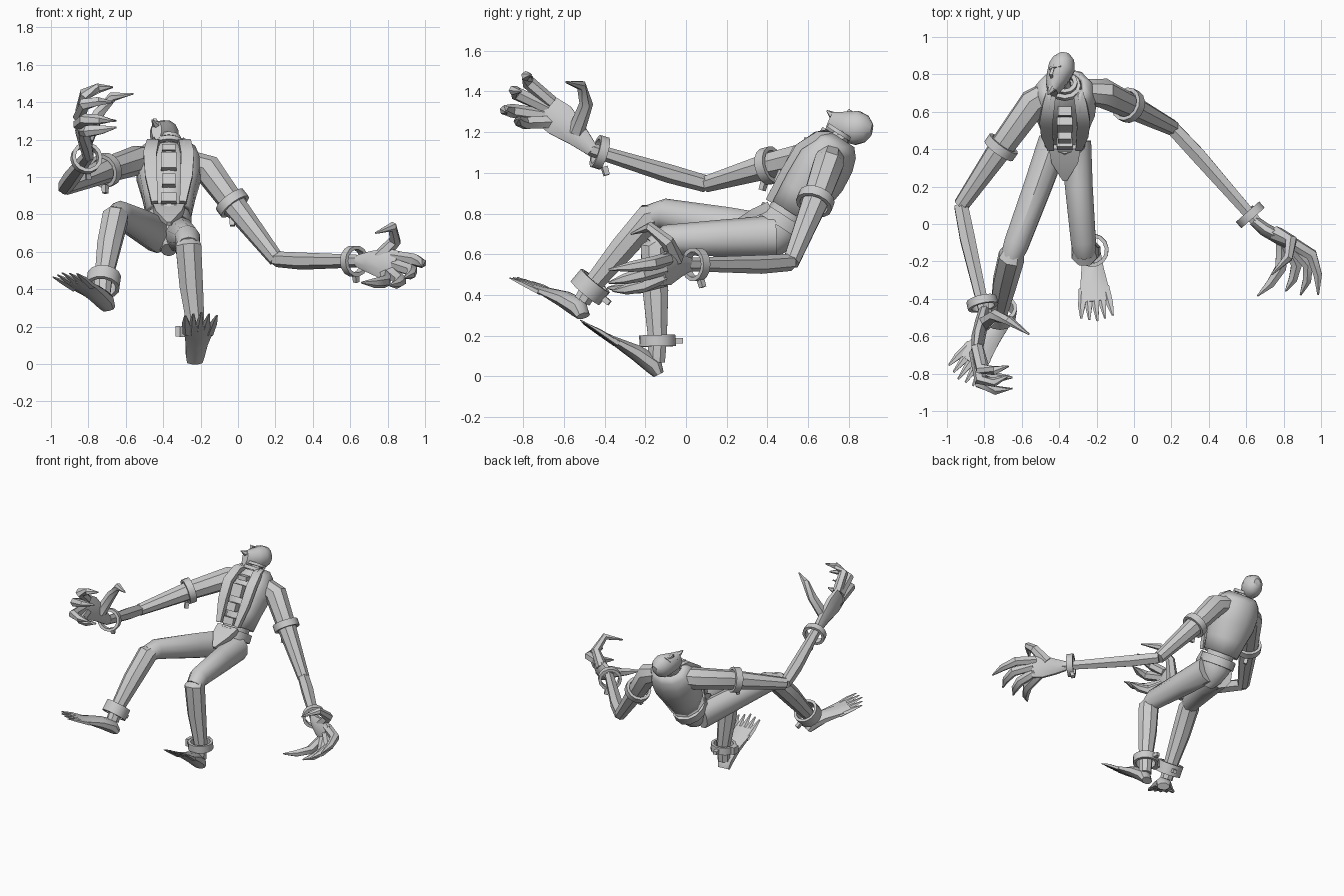
import bpy, math
from mathutils import Vector as V, Matrix

def mesh(name, verts, faces):
    me = bpy.data.meshes.new(name)
    me.from_pydata([tuple(v) for v in verts], [], faces)
    me.update()
    ob = bpy.data.objects.new(name, me)
    bpy.context.collection.objects.link(ob)
    return ob

def tube(name, pts, radii, n=8, side=None, M=None):
    """Loft an elliptical section along a path; radii are r or (width, thickness)."""
    pts = [V(p) for p in pts]
    verts, faces = [], []
    whole = (pts[-1] - pts[0]).normalized()
    ref = V(side) if side else (V((1, 0, 0)) if abs(whole.x) < 0.75 else V((0, 0, 1)))
    for i, p in enumerate(pts):
        a, b = pts[max(i - 1, 0)], pts[min(i + 1, len(pts) - 1)]
        t = (b - a).normalized()
        s = (ref - t * ref.dot(t)).normalized()
        u = t.cross(s)
        r = radii[i]
        w, h = r if isinstance(r, tuple) else (r, r)
        for k in range(n):
            q = 2 * math.pi * (k + 0.5) / n
            verts.append(p + s * w * math.cos(q) + u * h * math.sin(q))
    for i in range(len(pts) - 1):
        for k in range(n):
            j = (k + 1) % n
            faces.append((i*n + k, i*n + j, (i+1)*n + j, (i+1)*n + k))
    faces.append(tuple(reversed(range(n))))
    faces.append(tuple(range((len(pts) - 1) * n, len(pts) * n)))
    if M:
        verts = [M @ v for v in verts]
    return mesh(name, verts, faces)

def ring(name, c, axis, ro, ri, h, n=14, M=None):
    """Hollow band around an axis."""
    q = V(axis).to_track_quat('Z', 'Y')
    prof = [(ro, -h/2), (ro, h/2), (ri, h/2), (ri, -h/2)]
    verts, faces = [], []
    for k in range(n):
        a = 2 * math.pi * k / n
        verts += [V(c) + q @ V((r*math.cos(a), r*math.sin(a), z)) for r, z in prof]
        for m in range(4):
            j = (k + 1) % n
            faces.append((k*4 + m, j*4 + m, j*4 + (m+1) % 4, k*4 + (m+1) % 4))
    if M:
        verts = [M @ v for v in verts]
    return mesh(name, verts, faces)

def cuff(name, c, axis, ro, h, tab):
    """Shackle band with a hinge block."""
    c, tab, axis = V(c), V(tab).normalized(), V(axis)
    ring(name, c, axis, ro, ro - 0.02, h)
    tube(name + "_hinge", [c + tab*ro*0.9, c + tab*(ro + 0.035)], [0.02, 0.018], 4, axis)

# ---- torso, built upright in its own leaning frame ----
T = Matrix(((1, 0, 0, -.37), (0, .84, .54, .44), (0, -.54, .84, .70), (0, 0, 0, 1)))
X = (1, 0, 0)
tube("pelvis", [(0, -.02, -.12), (0, -.01, -.06), (0, 0, .02), (0, 0, .1)],
     [(.04, .05), (.08, .09), (.108, .115), (.105, .11)], 10, X, T)
tube("body", [(0, 0, .05), (0, 0, .2), (0, 0, .36), (0, 0, .48), (0, 0, .54)],
     [(.10, .10), (.10, .105), (.135, .12), (.115, .10), (.07, .065)], 10, X, T)
tube("loin_flap", [(0, -.10, .10), (0, -.145, .03), (0, -.20, -.07)],
     [(.12, .03), (.10, .03), (.015, .015)], 4, X, T)

# open vest
secs = [(.13, .115, .125, 40), (.24, .135, .135, 32), (.36, .165, .15, 26),
        (.46, .165, .14, 26), (.52, .14, .12, 32), (.56, .10, .085, 45)]
vv, vf, nv = [], [], 9
for z, w, d, op in secs:
    for k in range(nv):
        a = math.radians(op + (360 - 2*op) * k / (nv - 1))
        vv.append(T @ V((w*math.sin(a), -d*math.cos(a), z)))
for i in range(len(secs) - 1):
    for k in range(nv - 1):
        vf.append((i*nv + k, i*nv + k + 1, (i+1)*nv + k + 1, (i+1)*nv + k))
vest = mesh("vest", vv, vf)
sol = vest.modifiers.new("thick", 'SOLIDIFY')
sol.thickness, sol.offset = 0.025, 0

# front plates, lapels, belt and collar bands
for i, (z, w, h) in enumerate([(.15, .06, .05), (.25, .05, .06), (.37, .06, .09), (.47, .05, .03)]):
    y = -.105 - .02 * (z > .2) * (z < .42)
    tube("chest_plate_%d" % i, [(0, y, z - h/2), (0, y - .01, z + h/2)], [(w, .035)]*2, 4, X, T)
for s in (-1, 1):
    tube("lapel", [(s*.075, -.115, .12), (s*.095, -.13, .28), (s*.10, -.135, .42), (s*.085, -.09, .52), (s*.07, -.03, .56)],
         [(.025, .025), (.045, .025), (.05, .025), (.045, .025), (.035, .02)], 4, X, T)
ring("belt", (0, 0, .07), (0, 0, 1), .138, .11, .06, 12, T @ Matrix.Diagonal((.88, 1, 1, 1)))
ring("collar_lower", (0, -.005, .555), (0, 0, 1), .085, .06, .025, 12, T)
ring("collar_upper", (0, -.005, .59), (0, 0, 1), .068, .045, .02, 12, T)

# ---- head, tipped back with the face upward ----
tube("neck", [(-.37, .70, 1.10), (-.38, .75, 1.17), (-.39, .81, 1.21)], [.05, .043, .045], 8)
tube("skull", [(-.435, .705, 1.25), (-.425, .74, 1.235), (-.405, .79, 1.225), (-.385, .84, 1.22),
               (-.375, .885, 1.215), (-.37, .913, 1.21)],
     [(.028, .055), (.05, .068), (.066, .078), (.074, .086), (.058, .068), (.025, .03)], 12, X)
tube("beard", [(-.43, .735, 1.275), (-.445, .715, 1.285), (-.46, .692, 1.305)], [.025, .018, .004], 6)
tube("nose", [(-.432, .835, 1.285), (-.445, .80, 1.303), (-.438, .785, 1.285)], [.008, .014, .010], 4)
tube("brow", [(-.448, .83, 1.265), (-.425, .842, 1.288), (-.39, .845, 1.295)], [.01, .012, .01], 5, (0, 1, 0))
tube("mouth", [(-.46, .77, 1.262), (-.437, .765, 1.283), (-.405, .762, 1.285)], [.007, .010, .007], 5, (0, 1, 0))

# ---- arms ----
arms = {
    "right": [(-.44, .71, 1.10), (-.535, .65, 1.09), (-.71, .41, 1.035), (-.925, .10, .945), (-.89, -.08, .995), (-.80, -.47, 1.115)],
    "left": [(-.27, .71, 1.08), (-.165, .70, 1.045), (-.03, .635, .86), (.205, .515, .56), (.34, .37, .55), (.66, .005, .55)]}
for n_, p in arms.items():
    tube(n_ + "_upper_arm", p[:4], [.065, .08, .068, .043], 8)
    tube(n_ + "_forearm", p[3:], [.042, .046, .033], 6)
    cuff(n_ + "_arm_band", p[2], V(p[3]) - V(p[1]), .092, .05, (0, -.3, -1))
    w = V(p[5]) * .88 + V(p[4]) * .12
    cuff(n_ + "_wrist_cuff", w, V(p[5]) - V(p[4]), .083, .045, (0.1, .3, -1))

# ---- hands: flat palm, curled claw fingers ----
def hand(name, palm, side, fingers):
    tube(name + "_palm", palm, [(.034, .03), (.06, .036), (.092, .036), (.085, .024)], 8, side)
    for i, f in enumerate(fingers):
        f = [V(q) for q in f]
        if len(f) == 3:
            f.insert(2, f[1].lerp(f[2], .45) + (f[1] - f[0]) * .14)
        base = .042 if i == 4 else .034
        tube("%s_finger_%d" % (name, i), f, [base, .034, .026, .005], 6)

hand("right_hand", [(-.80, -.46, 1.11), (-.815, -.53, 1.18), (-.835, -.62, 1.26), (-.845, -.69, 1.31)], (0, .68, .73), [
    [(-.84, -.66, 1.345), (-.815, -.775, 1.445), (-.67, -.76, 1.48)],
    [(-.85, -.68, 1.32), (-.82, -.835, 1.39), (-.67, -.81, 1.40)],
    [(-.85, -.69, 1.28), (-.82, -.855, 1.305), (-.65, -.88, 1.30)],
    [(-.84, -.66, 1.25), (-.80, -.79, 1.245), (-.65, -.82, 1.265)],
    [(-.81, -.54, 1.20), (-.745, -.49, 1.34), (-.67, -.515, 1.43), (-.56, -.59, 1.445)]])
hand("left_hand", [(.64, .02, .55), (.70, -.03, .545), (.79, -.08, .535), (.85, -.12, .525)], (.1, .1, 1), [
    [(.83, -.09, .575), (.95, -.165, .555), (.985, -.38, .525)],
    [(.84, -.11, .53), (.93, -.215, .50), (.89, -.38, .46)],
    [(.82, -.11, .49), (.87, -.215, .445), (.81, -.36, .42)],
    [(.79, -.10, .475), (.785, -.235, .44), (.66, -.385, .435)],
    [(.76, -.05, .57), (.84, -.09, .66), (.825, -.18, .735), (.735, -.27, .70)]])

# ---- legs ----
legs = {
    "right": [(-.43, .44, .69), (-.515, .20, .74), (-.63, -.11, .80), (-.655, -.175, .785), (-.69, -.31, .63), (-.72, -.46, .45), (-.725, -.51, .37)],
    "left": [(-.31, .44, .69), (-.295, .20, .68), (-.27, -.10, .67), (-.265, -.155, .63), (-.25, -.15, .42), (-.225, -.14, .19), (-.225, -.145, .07)]}
for n_, p in legs.items():
    tube(n_ + "_thigh", p[:4], [(.085, .10), (.078, .092), (.07, .074), .06], 10, X)
    tube(n_ + "_shin", p[2:], [.05, .074, .068, .05, .045], 8, X)
cuff("right_ankle_cuff", (-.72, -.47, .44), (-.05, -.30, -.36), .092, .08, (.2, .7, -.6))
cuff("left_ankle_cuff", (-.225, -.14, .175), (.02, .02, -1), .09, .055, (-.1, 1, 0))
tube("left_ankle_hinge", [(-.31, -.14, .175), (-.335, -.14, .175)], [.04, .038], 4, (0, 0, 1))

# ---- feet: wedge with five splayed toes ----
def foot(name, heel, tip, side):
    heel, tip, s = V(heel), V(tip), V(side).normalized()
    d = tip - heel
    up = d.cross(s).normalized()
    up = up if up.z > 0 else -up
    at = lambda f, o: heel + d * f + up * o
    tube(name, [at(.0, .025), at(.10, .047), at(.32, .043), at(.60, .022), at(.74, .014)],
         [(.045, .028), (.055, .05), (.064, .042), (.085, .02), (.085, .012)], 8, s)
    for i in range(5):
        o = (i - 2) / 2
        end = 1 - .06 * abs(o)
        tube("%s_toe_%d" % (name, i), [at(.55, .02) + s*o*.06, at(.78, .012) + s*o*.075, at(end, .002) + s*o*.085],
             [(.024, .016), (.021, .012), (.006, .003)], 5, s)

foot("right_foot", (-.70, -.515, .275), (-.94, -.83, .485), (.7, -.6, .1))
foot("left_foot", (-.23, -.15, -.01), (-.195, -.52, .275), (1, .1, 0))

# rounded shading with sharp edges kept
bpy.ops.object.select_all(action='SELECT')
bpy.context.view_layer.objects.active = vest
bpy.ops.object.shade_smooth_by_angle(angle=math.radians(40))
